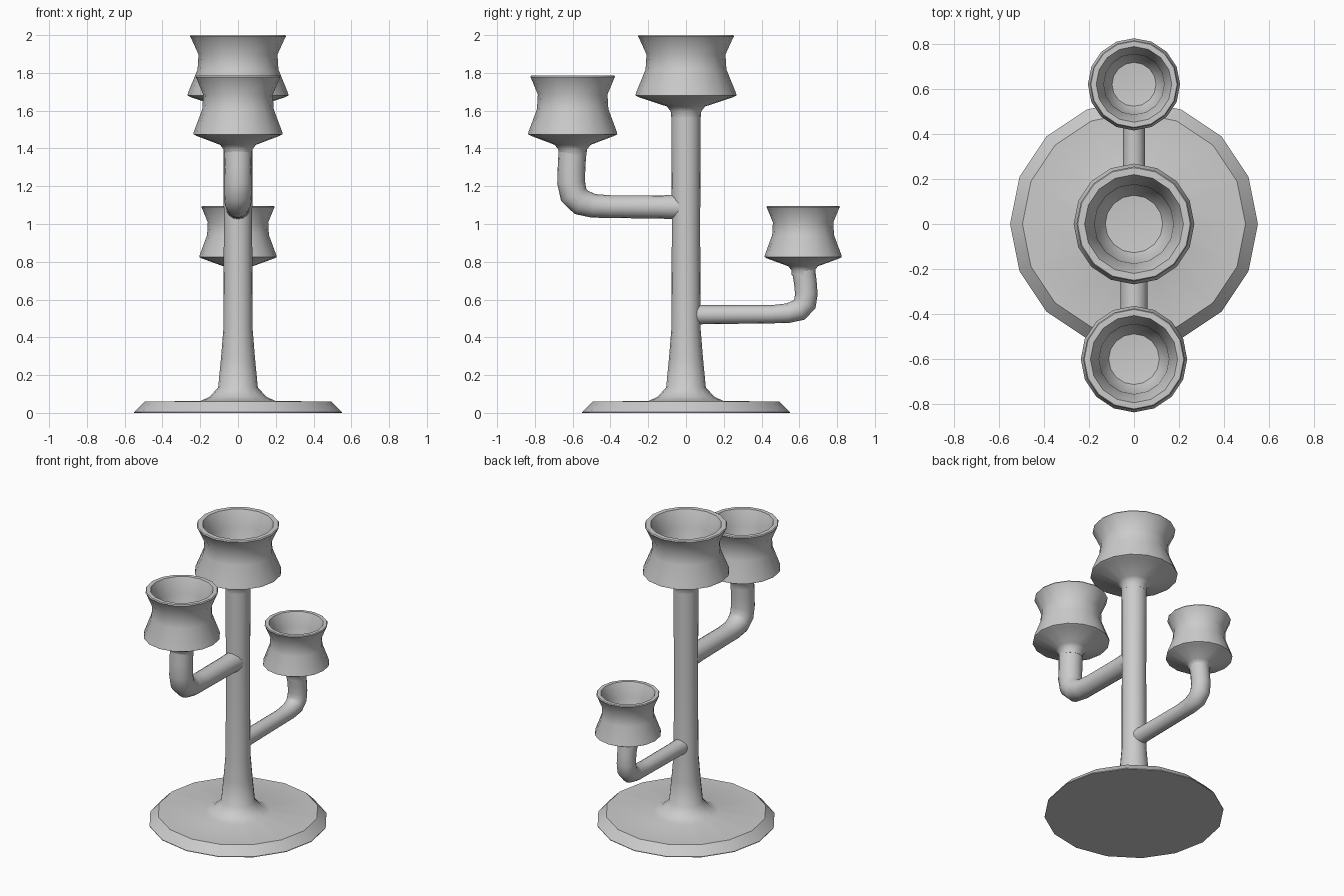
import bpy, bmesh, math
from mathutils import Vector

if "Cube" in bpy.data.objects:
    bpy.data.objects.remove(bpy.data.objects["Cube"])

SIDES = 16


def rings_to_object(name, rings, close_ends=True, angle=40):
    """Skin a list of vertex rings; a one-point ring is a pole."""
    bm = bmesh.new()
    vs = [[bm.verts.new(p) for p in ring] for ring in rings]
    for a, b in zip(vs, vs[1:]):
        n = max(len(a), len(b))
        for i in range(n):
            j = (i + 1) % n
            if len(a) == 1:
                bm.faces.new((a[0], b[j], b[i]))
            elif len(b) == 1:
                bm.faces.new((a[i], a[j], b[0]))
            else:
                bm.faces.new((a[i], a[j], b[j], b[i]))
    if close_ends:
        for ring in (vs[0], vs[-1]):
            if len(ring) > 2:
                bm.faces.new(ring)
    bmesh.ops.recalc_face_normals(bm, faces=bm.faces)
    me = bpy.data.meshes.new(name)
    bm.to_mesh(me)
    bm.free()
    ob = bpy.data.objects.new(name, me)
    bpy.context.collection.objects.link(ob)
    bpy.ops.object.select_all(action='DESELECT')
    ob.select_set(True)
    bpy.context.view_layer.objects.active = ob
    bpy.ops.object.shade_smooth_by_angle(angle=math.radians(angle))
    return ob


def lathe(name, profile, y=0.0):
    rings = []
    for r, z in profile:
        if r == 0:
            rings.append([(0, y, z)])
        else:
            rings.append([(r * math.cos(2 * math.pi * i / SIDES),
                           y + r * math.sin(2 * math.pi * i / SIDES), z)
                          for i in range(SIDES)])
    return rings_to_object(name, rings)


def arm(name, points):
    """Round tube along (y, z, radius) points in the x = 0 plane."""
    path = [Vector((0, p[0], p[1])) for p in points]
    rings = []
    for k, p in enumerate(path):
        t = (path[min(k + 1, len(path) - 1)] - path[max(k - 1, 0)]).normalized()
        side = Vector((1, 0, 0))
        up = t.cross(side)
        r = points[k][2]
        rings.append([p + r * (side * math.cos(2 * math.pi * i / SIDES)
                               + up * math.sin(2 * math.pi * i / SIDES))
                      for i in range(SIDES)])
    return rings_to_object(name, rings, angle=50)


# Flared cup: outside from the stem up, over the rim and down the inside
def cup(name, y, top, rim, height, stem):
    r, h = rim, height
    lathe(name, [
        (stem, top - 1.36 * h), (stem * 1.04, top - 1.26 * h),
        (stem * 1.3, top - 1.18 * h), (0.97 * r, top - 1.03 * h),
        (1.05 * r, top - 1.0 * h), (1.04 * r, top - 0.96 * h),
        (0.84 * r, top - 0.57 * h), (0.82 * r, top - 0.32 * h),
        (0.98 * r, top - 0.04 * h), (r, top - 0.02 * h), (0.98 * r, top),
        (0.86 * r, top), (0.69 * r, top - 0.32 * h), (0.67 * r, top - 0.6 * h),
        (0.5 * r, top - 0.8 * h), (0, top - 0.83 * h)], y)


# Base and trunk in one turned piece
lathe("base_and_stem", [
    (0.55, 0), (0.55, 0.004), (0.495, 0.06), (0.20, 0.063), (0.15, 0.085),
    (0.105, 0.135), (0.09, 0.29), (0.077, 0.45), (0.075, 1.0), (0.078, 1.60)])

cup("top_cup", 0, 2.0, 0.255, 0.32, 0.078)
cup("front_cup", -0.60, 1.785, 0.225, 0.31, 0.073)
cup("back_cup", 0.62, 1.095, 0.195, 0.27, 0.06)

# Bent arms
arm("front_arm", [
    (-0.03, 1.09, 0.066), (-0.12, 1.09, 0.062), (-0.40, 1.092, 0.06),
    (-0.49, 1.096, 0.063), (-0.555, 1.115, 0.071), (-0.595, 1.155, 0.074),
    (-0.608, 1.22, 0.074), (-0.606, 1.30, 0.073), (-0.60, 1.40, 0.074)])
arm("back_arm", [
    (0.03, 0.52, 0.052), (0.12, 0.52, 0.05), (0.45, 0.522, 0.048),
    (0.54, 0.528, 0.052), (0.60, 0.545, 0.059), (0.63, 0.58, 0.061),
    (0.637, 0.63, 0.06), (0.632, 0.69, 0.06), (0.62, 0.77, 0.062)])
